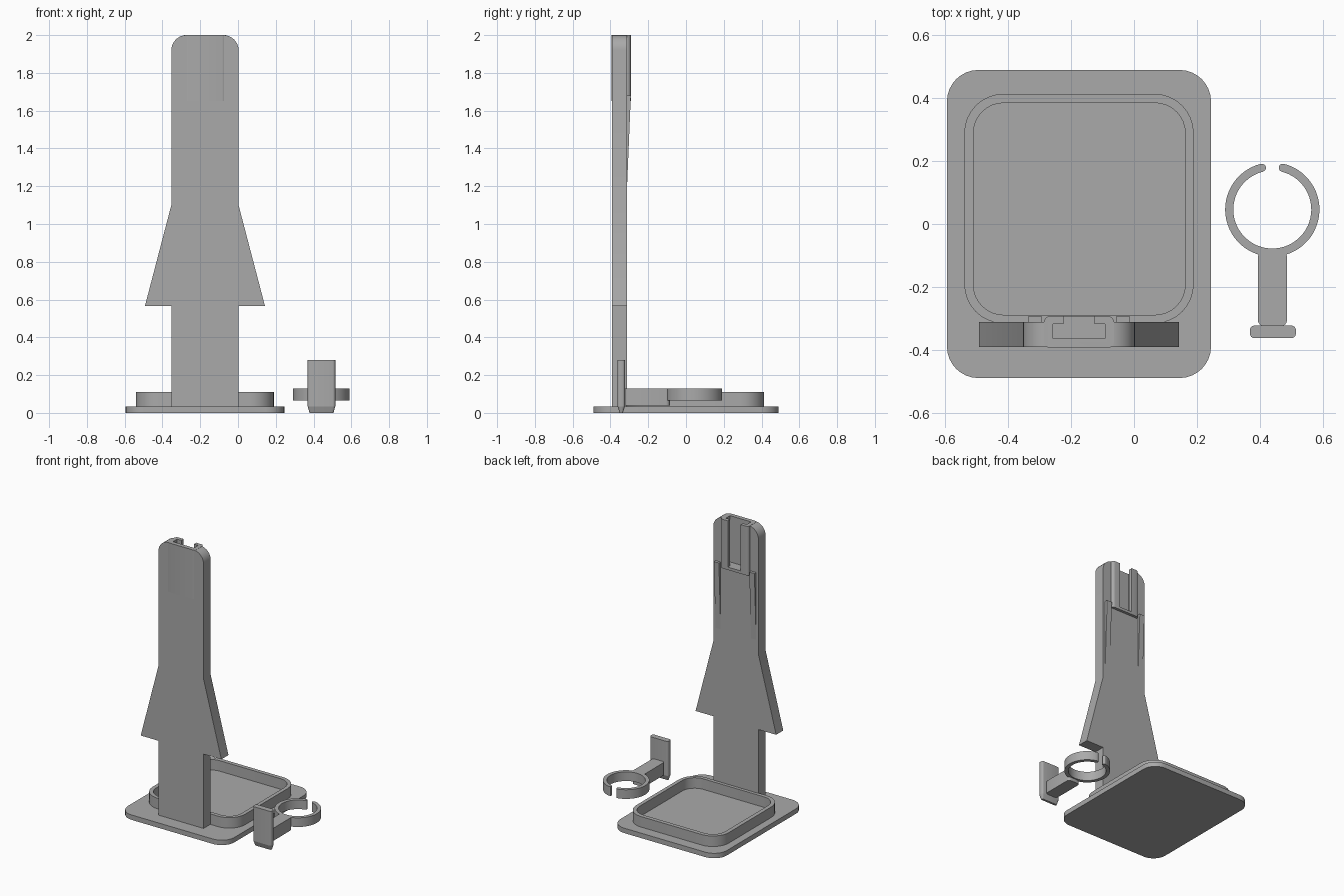
import bpy, bmesh, math
from mathutils import Vector

old = bpy.data.objects.get("Cube")
if old:
    bpy.data.objects.remove(old, do_unlink=True)

GREY = (0.4, 0.4, 0.4, 1)
grey = bpy.data.materials.new("grey_plastic")
grey.use_nodes = True
grey.diffuse_color = GREY
grey.node_tree.nodes["Principled BSDF"].inputs["Base Color"].default_value = GREY

CX = -0.175  # centre line of the stand


def arc(cx, cy, r, a0, a1, n):
    return [(cx + r * math.cos(math.radians(a0 + (a1 - a0) * i / n)),
             cy + r * math.sin(math.radians(a0 + (a1 - a0) * i / n))) for i in range(n + 1)]


def rounded(x0, x1, y0, y1, r, n=8):
    """Outline of a rectangle with rounded corners."""
    return (arc(x1 - r, y1 - r, r, 0, 90, n) + arc(x0 + r, y1 - r, r, 90, 180, n)
            + arc(x0 + r, y0 + r, r, 180, 270, n) + arc(x1 - r, y0 + r, r, 270, 360, n))


def box(x0, x1, y0, y1):
    return [(x0, y0), (x1, y0), (x1, y1), (x0, y1)]


def prism(name, outline, lo, hi, axis="z"):
    """Extrude an outline from lo to hi along an axis."""
    place = {"x": lambda p, d: (d, p[0], p[1]),
             "y": lambda p, d: (p[0], d, p[1]),
             "z": lambda p, d: (p[0], p[1], d)}[axis]
    bm = bmesh.new()
    face = bm.faces.new([bm.verts.new(place(p, lo)) for p in outline])
    side = bmesh.ops.extrude_face_region(bm, geom=[face])["geom"]
    shift = Vector(place((0, 0), hi - lo))
    bmesh.ops.translate(bm, verts=[v for v in side if isinstance(v, bmesh.types.BMVert)], vec=shift)
    bmesh.ops.recalc_face_normals(bm, faces=bm.faces)
    mesh = bpy.data.meshes.new(name)
    bm.to_mesh(mesh)
    bm.free()
    mesh.materials.append(grey)
    obj = bpy.data.objects.new(name, mesh)
    bpy.context.collection.objects.link(obj)
    return obj


def cut(obj, cutters):
    """Subtract the cutters from an object and discard them."""
    bpy.context.view_layer.objects.active = obj
    for c in cutters:
        mod = obj.modifiers.new("cut", "BOOLEAN")
        mod.operation = "DIFFERENCE"
        mod.solver = "EXACT"
        mod.object = c
        bpy.ops.object.modifier_apply(modifier=mod.name)
    for c in cutters:
        bpy.data.objects.remove(c, do_unlink=True)


def slot():
    """T-shaped channel, open at the back and the top."""
    return [prism("slot_cutter", [(CX - 0.083, -0.365), (CX + 0.083, -0.365),
                                  (CX + 0.083, -0.318), (CX + 0.05, -0.318),
                                  (CX + 0.05, -0.25), (CX - 0.05, -0.25),
                                  (CX - 0.05, -0.318), (CX - 0.083, -0.318)], 1.67, 2.1)]


# Base plate and raised tray rim
base = prism("base_plate", rounded(-0.595, 0.245, -0.49, 0.49, 0.1), 0, 0.035)
rim = prism("tray_rim", rounded(-0.54, 0.19, -0.316, 0.414, 0.125), 0.03, 0.11)
cut(rim, [prism("rim_cutter", rounded(-0.511, 0.163, -0.289, 0.385, 0.096), 0, 0.2)])

# Upright with flared wings and rounded top
half = [(0.178, 0.03), (0.178, 0.565), (0.318, 0.565), (0.178, 1.1)]
half += arc(0.098, 1.92, 0.08, 0, 90, 8)
outline = [(CX + x, z) for x, z in half] + [(CX - x, z) for x, z in reversed(half)]
upright = prism("upright", outline, -0.392, -0.312, "y")
cut(upright, slot())

# Slotted rail housing at the top
rail = prism("slot_housing", rounded(CX - 0.111, CX + 0.111, -0.395, -0.292, 0.02, 4), 1.65, 2)
cut(rail, slot())

# Tapered ribs below the housing
for side, label in ((-1, "right"), (1, "left")):
    mid = CX + side * 0.14
    prism(label + "_rib", [(-0.32, 1.68), (-0.292, 1.68), (-0.312, 1.2), (-0.32, 1.2)],
          mid - 0.02, mid + 0.02, "x")

# Open ring with rounded tips
RX, RY, R_OUT, R_IN, GAP = 0.44, 0.046, 0.15, 0.124, 76
mid_r, tip_r = (R_OUT + R_IN) / 2, (R_OUT - R_IN) / 2


def tip(angle, start):
    a = math.radians(angle)
    return arc(RX + mid_r * math.cos(a), RY + mid_r * math.sin(a), tip_r, start, start + 180, 6)[1:-1]


ring = (arc(RX, RY, R_OUT, 180 - GAP, 360 + GAP, 56) + tip(GAP, GAP)
        + arc(RX, RY, R_IN, 360 + GAP, 180 - GAP, 56) + tip(180 - GAP, 360 - GAP))
prism("holder_ring", ring, 0.065, 0.13)

# Arm joining the ring to its mounting plate
prism("holder_arm", rounded(0.394, 0.487, -0.325, -0.086, 0.02, 4), 0.04, 0.13)

# Mounting plate with a tapered lower end
PX, PY = 0.442, -0.343
section = rounded(PX - 0.073, PX + 0.073, PY - 0.02, PY + 0.02, 0.014, 4)
prism("mounting_plate", section, 0.035, 0.28)
foot = prism("mounting_plate_tip", section, 0, 0.035)
for v in foot.data.vertices:
    if v.co.z < 0.01:
        v.co.x = PX + (v.co.x - PX) * 0.87
        v.co.y = PY + (v.co.y - PY) * 0.4

# Smooth the curved walls, keep the edges sharp
for obj in bpy.context.collection.objects:
    if obj.type == "MESH" and obj.data.materials and obj.data.materials[0] == grey:
        bpy.ops.object.select_all(action="DESELECT")
        obj.select_set(True)
        bpy.context.view_layer.objects.active = obj
        bpy.ops.object.shade_smooth_by_angle(angle=math.radians(30))
